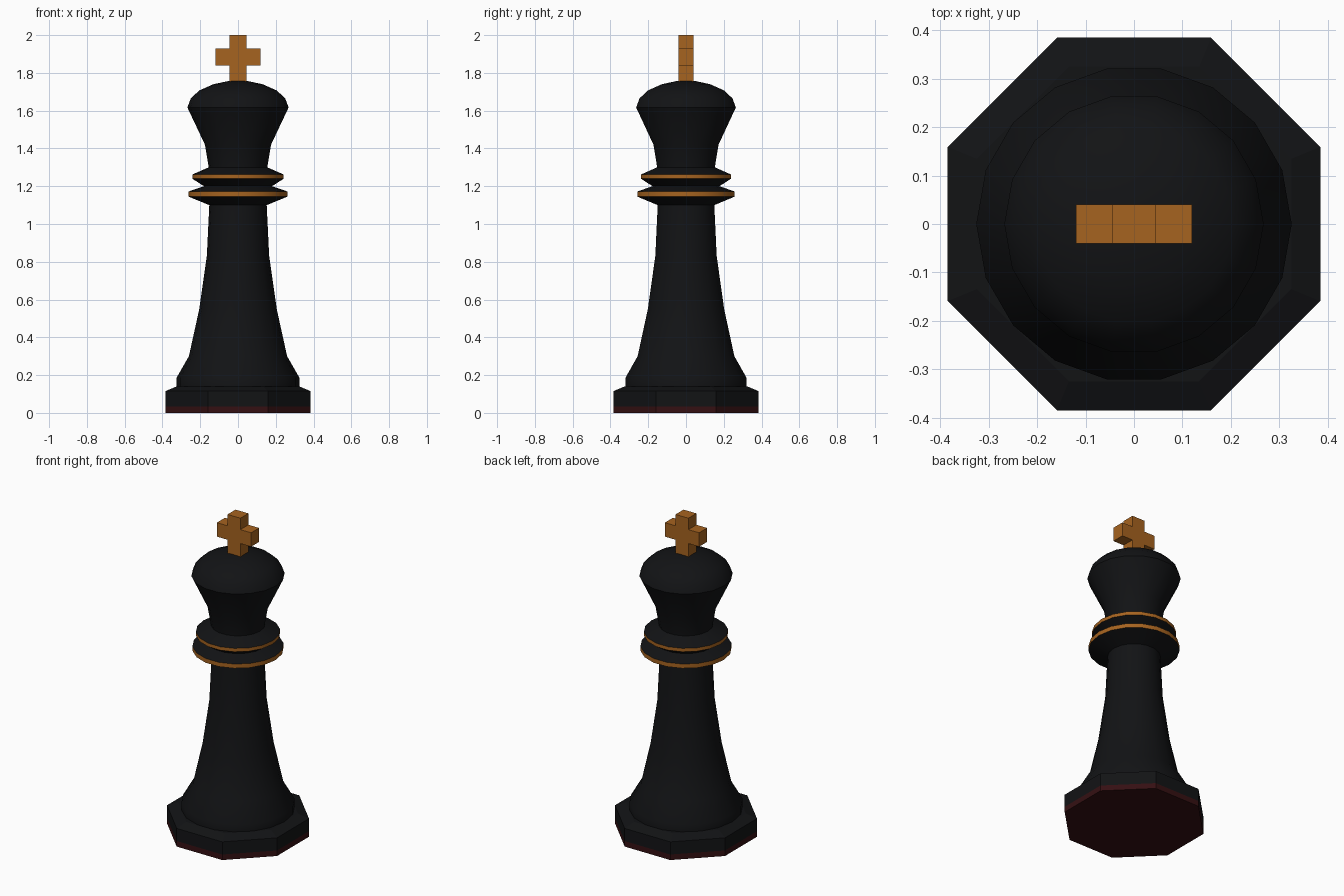
import bpy, bmesh, math

if "Cube" in bpy.data.objects:
    bpy.data.objects.remove(bpy.data.objects["Cube"])


def material(name, rgb):
    m = bpy.data.materials.new(name)
    m.diffuse_color = (*rgb, 1)
    m.use_nodes = True
    m.node_tree.nodes["Principled BSDF"].inputs["Base Color"].default_value = m.diffuse_color
    return m


BLACK = material("black_lacquer", (0.006, 0.0065, 0.0075))
GOLD = material("gold", (0.38, 0.125, 0.014))
FELT = material("red_felt", (0.035, 0.005, 0.006))


def finish(name, bm, mat, smooth=False):
    bmesh.ops.recalc_face_normals(bm, faces=bm.faces)
    mesh = bpy.data.meshes.new(name)
    bm.to_mesh(mesh)
    bm.free()
    mesh.materials.append(mat)
    ob = bpy.data.objects.new(name, mesh)
    bpy.context.collection.objects.link(ob)
    if smooth:
        bpy.ops.object.select_all(action='DESELECT')
        ob.select_set(True)
        bpy.context.view_layer.objects.active = ob
        bpy.ops.object.shade_smooth_by_angle(angle=math.radians(30))
    return ob


def lathe(name, profile, mat, sides=18, turn=0.0, bottom=False, top=False, smooth=True):
    """Revolve (radius, z) points; caps are optional."""
    bm = bmesh.new()
    rings = []
    for r, z in profile:
        rings.append([bm.verts.new((r * math.cos(turn + math.tau * i / sides),
                                    r * math.sin(turn + math.tau * i / sides), z))
                      for i in range(sides)])
    for a, b in zip(rings, rings[1:]):
        for i in range(sides):
            j = (i + 1) % sides
            bm.faces.new((a[i], a[j], b[j], b[i]))
    if bottom:
        bm.faces.new(rings[0][::-1])
    if top:
        bm.faces.new(rings[-1])
    # Orient outward even when the shell is open
    ob = finish(name, bm, mat, smooth)
    if not (bottom and top):
        mid = ob.data.polygons[0]
        if mid.normal.x * mid.center.x + mid.normal.y * mid.center.y < 0:
            ob.data.flip_normals()
    return ob


# Octagonal foot with a felt underside
K = 1 / math.cos(math.pi / 8)
OCT = dict(sides=8, turn=math.pi / 8, smooth=False)
lathe("felt_pad", [(0.385 * K, 0), (0.385 * K, 0.035)], FELT, bottom=True, **OCT)
lathe("foot", [(0.385 * K, 0.035), (0.385 * K, 0.115), (0.325 * K, 0.14)],
      BLACK, top=True, **OCT)

# Tapering stem
lathe("stem", [(0.326, 0.14), (0.326, 0.185), (0.26, 0.30), (0.205, 0.55),
               (0.165, 0.83), (0.152, 1.10)], BLACK)

# Two collars with gold rims
lathe("lower_collar_underside", [(0.152, 1.10), (0.262, 1.145)], BLACK)
lathe("lower_collar_rim", [(0.262, 1.145), (0.262, 1.172)], GOLD)
lathe("collar_groove", [(0.262, 1.172), (0.18, 1.20), (0.242, 1.24)], BLACK)
lathe("upper_collar_rim", [(0.242, 1.24), (0.242, 1.262)], GOLD)
lathe("upper_collar_top", [(0.242, 1.262), (0.155, 1.30)], BLACK)

# Flared head with a shallow dome
lathe("head", [(0.155, 1.30), (0.175, 1.42), (0.268, 1.617), (0.25, 1.665),
               (0.205, 1.707), (0.13, 1.74), (0.05, 1.757)], BLACK, top=True)

# Cross finial, outline extruded front to back
half = [(0.045, 1.75), (0.045, 1.84), (0.12, 1.84), (0.12, 1.928),
        (0.045, 1.928), (0.045, 2.0)]
outline = half + [(-x, z) for x, z in reversed(half)]
bm = bmesh.new()
face = bm.faces.new([bm.verts.new((x, -0.04, z)) for x, z in outline])
ext = bmesh.ops.extrude_face_region(bm, geom=[face])
bmesh.ops.translate(bm, vec=(0, 0.08, 0),
                    verts=[v for v in ext["geom"] if isinstance(v, bmesh.types.BMVert)])
finish("cross_finial", bm, GOLD)
